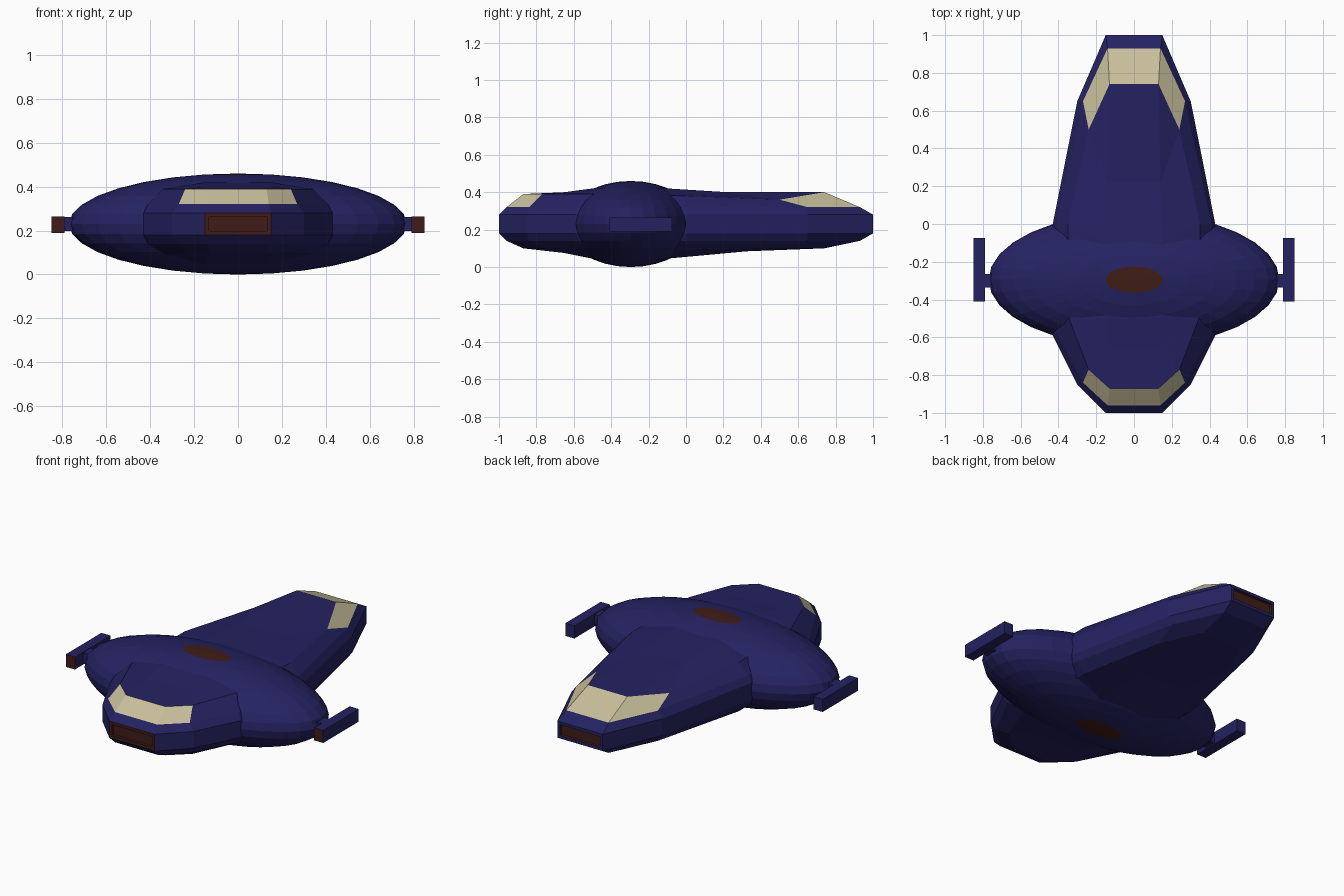
import bpy, bmesh
from mathutils import Matrix, Vector

if "Cube" in bpy.data.objects:
    bpy.data.objects.remove(bpy.data.objects["Cube"])

def material(name, rgb):
    m = bpy.data.materials.new(name)
    m.diffuse_color = (*rgb, 1)
    m.use_nodes = True
    m.node_tree.nodes["Principled BSDF"].inputs["Base Color"].default_value = m.diffuse_color
    return m

MATS = [material("hull_blue", (0.018, 0.016, 0.12)),
        material("vent_red", (0.05, 0.012, 0.009)),
        material("window_cream", (0.58, 0.52, 0.33))]
BLUE, RED, CREAM = range(3)

def finish(bm, name):
    bmesh.ops.recalc_face_normals(bm, faces=bm.faces)
    me = bpy.data.meshes.new(name)
    bm.to_mesh(me)
    bm.free()
    for m in MATS:
        me.materials.append(m)
    ob = bpy.data.objects.new(name, me)
    bpy.context.collection.objects.link(ob)
    return ob

# Hull: half outlines (tail to nose) stacked by height
WIDE = [(.15, 1), (.30, .65), (.43, 0), (.43, -.59), (.30, -.85), (.15, -1)]
MID = [(.14, .93), (.27, .65), (.41, 0), (.41, -.575), (.27, -.84), (.14, -.96)]
CAP = [(.13, .74), (.24, .50), (.35, 0), (.34, -.51), (.24, -.77), (.13, -.87)]
CAP_TOP = [.40, .36, .38, .39, .39, .39]
CAP_LOW = [.10, .10, .09, .09, .10, .10]
SPINE = [(.14, .22), (.15, -.10), (.15, -.50), (.14, -.65)]

bm = bmesh.new()

def ring(outline, zs):
    right = [bm.verts.new((x, y, z)) for (x, y), z in zip(outline, zs)]
    left = [bm.verts.new((-x, y, z)) for (x, y), z in zip(outline, zs)]
    return right + left[::-1]

rings = [ring(CAP, CAP_LOW), ring(MID, [.14] * 6), ring(WIDE, [.18] * 6),
         ring(WIDE, [.28] * 6), ring(MID, [.32] * 6), ring(CAP, CAP_TOP)]
vents = []
for k in range(5):
    a, b = rings[k], rings[k + 1]
    for i in range(12):
        j = (i + 1) % 12
        f = bm.faces.new((a[i], a[j], b[j], b[i]))
        if k == 4 and i in (0, 4, 5, 6, 10, 11):   # wraparound windows
            f.material_index = CREAM
        if k == 2 and i in (5, 11):
            vents.append((f, i == 5))

# Gently ridged roof and belly panels
for edge, zs in ((rings[5], [.40, .42, .42, .40]), (rings[0], [.08, .045, .045, .075])):
    sp = ring(SPINE, zs)
    for e, p in ((edge[:6], sp[:4]), (edge[6:][::-1], sp[4:][::-1])):
        for f in ((e[0], e[1], p[0]), (e[1], e[2], p[1], p[0]), (e[2], e[3], p[2], p[1]),
                  (e[3], e[4], p[3], p[2]), (e[4], e[5], p[3])):
            bm.faces.new(f)
    right = [edge[0], *sp[:4], edge[5]]
    left = [edge[11], *sp[4:][::-1], edge[6]]
    for i in range(5):
        bm.faces.new((right[i], right[i + 1], left[i + 1], left[i]))
bmesh.ops.recalc_face_normals(bm, faces=bm.faces)

# Recessed vents on the nose and tail
for f, nose in vents:
    rim = bmesh.ops.inset_region(bm, faces=[f], thickness=.025)["faces"]
    for r in rim:
        r.material_index = RED if nose else BLUE
    f.material_index = RED
    bmesh.ops.inset_region(bm, faces=[f], thickness=.001, depth=-.015)
finish(bm, "hull")

# Wide flattened saucer body with red polar caps
bm = bmesh.new()
bmesh.ops.create_uvsphere(bm, u_segments=32, v_segments=16, radius=1)
for f in bm.faces:
    if len(f.verts) == 3:
        f.material_index = RED
bmesh.ops.transform(bm, verts=bm.verts, matrix=Matrix.Translation((0, -.295, .23))
                    @ Matrix.Diagonal((.77, .355, .23, 1)))
finish(bm, "saucer_body")

# Side pods, each on a short strut
def box(name, lo, hi, red_front=False):
    lo, hi = Vector(lo), Vector(hi)
    bm = bmesh.new()
    bmesh.ops.create_cube(bm, size=1)
    bmesh.ops.transform(bm, verts=bm.verts, matrix=Matrix.Translation((lo + hi) / 2)
                        @ Matrix.Diagonal((*(hi - lo), 1)))
    bm.normal_update()
    for f in bm.faces:
        if red_front and f.normal.y < -.9:
            f.material_index = RED
    return finish(bm, name)

for side, s in (("left", -1), ("right", 1)):
    def span(a, b):
        return sorted((s * a, s * b))
    x0, x1 = span(.79, .85)
    box(side + "_pod", (x0, -.41, .19), (x1, -.075, .265), True)
    x0, x1 = span(.72, .795)
    box(side + "_strut", (x0, -.335, .198), (x1, -.265, .262))
